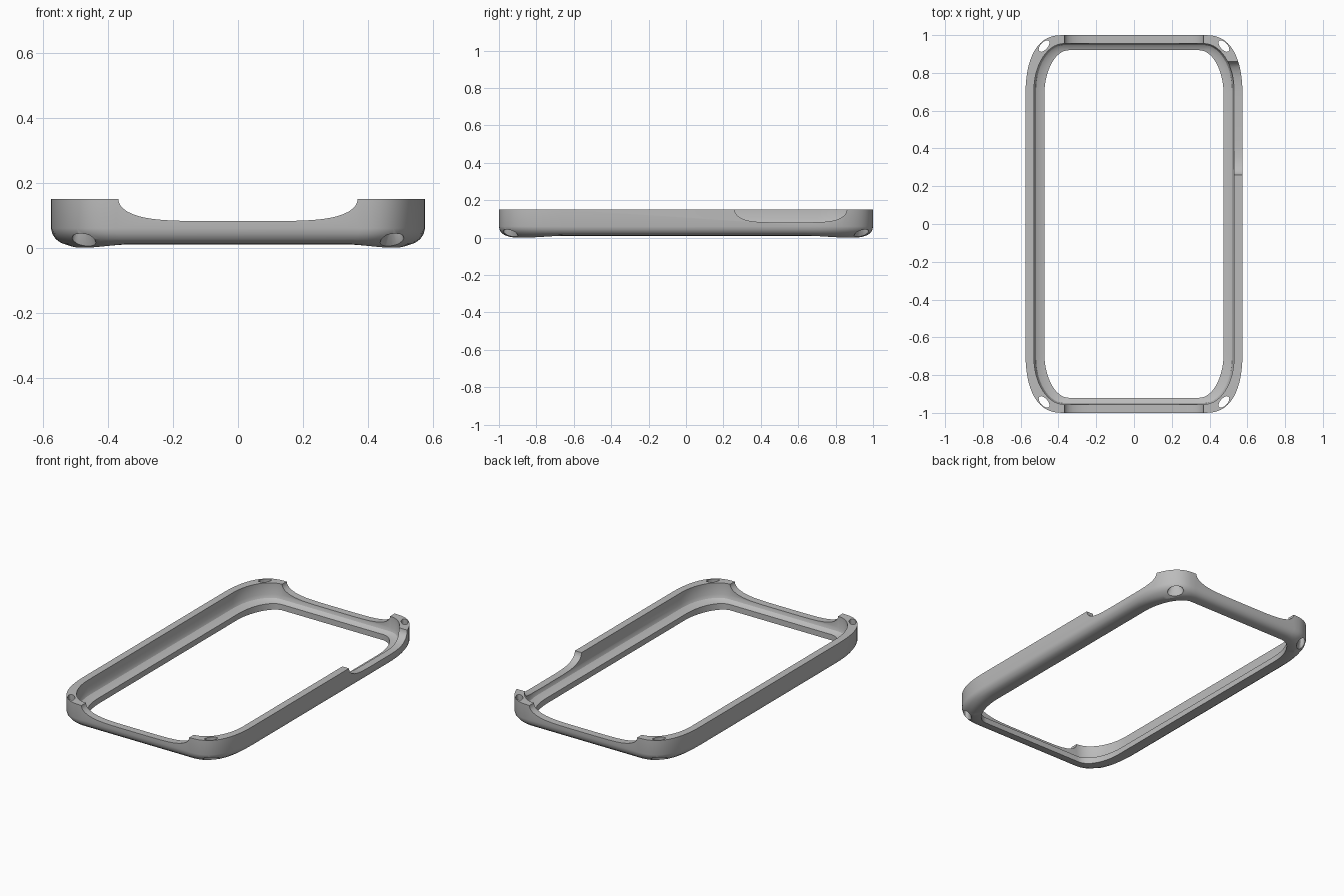
import bpy, bmesh
from math import sin, cos, pi, radians
from mathutils import Matrix

cube = bpy.data.objects.get("Cube")
if cube:
    bpy.data.objects.remove(cube, do_unlink=True)

grey = bpy.data.materials.new("neutral grey")
grey.use_nodes = True
grey.diffuse_color = (0.5, 0.5, 0.5, 1)
grey.node_tree.nodes["Principled BSDF"].inputs["Base Color"].default_value = (0.5, 0.5, 0.5, 1)


def make_object(name, bm):
    bmesh.ops.recalc_face_normals(bm, faces=bm.faces)
    mesh = bpy.data.meshes.new(name)
    bm.to_mesh(mesh)
    bm.free()
    mesh.materials.append(grey)
    obj = bpy.data.objects.new(name, mesh)
    bpy.context.collection.objects.link(obj)
    return obj


def rounded_loop(hx, hy, rx, ry, power, steps=14):
    """Rounded rectangle outline with stretched corners."""
    points = []
    for sx, sy in ((1, 1), (-1, 1), (-1, -1), (1, -1)):
        corner = []
        for i in range(steps + 1):
            a = pi / 2 * i / steps
            x = hx - rx + rx * max(cos(a), 0) ** (2 / power)
            y = hy - ry + ry * max(sin(a), 0) ** (2 / power)
            corner.append((sx * x, sy * y, sin(2 * a)))
        points += corner if sx * sy > 0 else corner[::-1]
    return points


# Frame cross-section: half width, half length, corner size, corner power, height, corner dip
OUT, CAV, LIP = (0.20, 0.34, 2.5), (0.16, 0.25, 2), (0.13, 0.24, 2)
section = [
    (0.575, 1.0, *OUT, 0.15, 0), (0.575, 1.0, *OUT, 0.06, 0),
    (0.571, 0.997, *OUT, 0.043, 0), (0.561, 0.988, *OUT, 0.027, 0),
    (0.545, 0.974, *OUT, 0.016, 0.005), (0.52, 0.955, 0.17, 0.3, 2.3, 0.011, 0.011),
    (0.475, 0.92, *LIP, 0.01, 0.004), (0.475, 0.92, *LIP, 0.045, 0),
    (0.50, 0.934, *LIP, 0.05, 0), (0.52, 0.948, 0.15, 0.25, 2, 0.061, 0),
    (0.53, 0.955, *CAV, 0.08, 0), (0.53, 0.955, *CAV, 0.15, 0),
]
bm = bmesh.new()
rings = []
for *outline, z, dip in section:
    rings.append([bm.verts.new((x, y, z - dip * c)) for x, y, c in rounded_loop(*outline)])
for a, b in zip(rings, rings[1:] + rings[:1]):
    for i in range(len(a)):
        j = (i + 1) % len(a)
        bm.faces.new((a[i], a[j], b[j], b[i]))
frame = make_object("bumper_frame", bm)


def notch(name, half, depth, length, matrix):
    """Trough-shaped cutter running along its local y axis."""
    bm = bmesh.new()
    profile = [(-half, 0.2)]
    for i in range(33):
        t = -cos(pi * i / 32)
        profile.append((half * t, 0.15 - depth * max(1 - abs(t) ** 5, 0) ** 0.5))
    profile.append((half, 0.2))
    face = bm.faces.new([bm.verts.new((x, -length / 2, z)) for x, z in profile])
    moved = bmesh.ops.extrude_face_region(bm, geom=[face])["geom"]
    bmesh.ops.translate(bm, vec=(0, length, 0),
                        verts=[v for v in moved if isinstance(v, bmesh.types.BMVert)])
    bm.transform(matrix)
    return make_object(name, bm)


# End openings share one cutter; the side opening sits near the back on the left
cutters = [
    notch("end_notch_cutter", 0.368, 0.068, 2.4, Matrix()),
    notch("side_notch_cutter", 0.3, 0.068, 0.3,
          Matrix.Translation((0.56, 0.56, 0)) @ Matrix.Rotation(pi / 2, 4, "Z")),
]

# Oval strap holes through each corner, flared underneath
for sx in (-1, 1):
    for sy in (-1, 1):
        place = (Matrix.Translation((sx * 0.476, sy * 0.942, 0))
                 @ Matrix.Rotation(radians(-48 * sx * sy), 4, "Z")
                 @ Matrix.Diagonal((0.037, 0.019, 1, 1)))
        for name, r1, r2, z, depth in (("strap_hole_cutter", 1, 1, 0.1, 0.3),
                                       ("flare_cutter", 1.75, 0.95, 0.02, 0.06)):
            bm = bmesh.new()
            bmesh.ops.create_cone(bm, cap_ends=True, segments=24, radius1=r1, radius2=r2,
                                  depth=depth, matrix=place @ Matrix.Translation((0, 0, z)))
            cutters.append(make_object(name, bm))

bpy.context.view_layer.objects.active = frame
for cutter in cutters:
    cutter.hide_render = True
    mod = frame.modifiers.new("cut", "BOOLEAN")
    mod.operation, mod.solver, mod.object = "DIFFERENCE", "EXACT", cutter
    bpy.ops.object.modifier_apply(modifier=mod.name)
    bpy.data.objects.remove(cutter, do_unlink=True)

# Smooth curves with crisp rims
bpy.ops.object.select_all(action="DESELECT")
frame.select_set(True)
bpy.ops.object.shade_smooth_by_angle(angle=radians(30))
